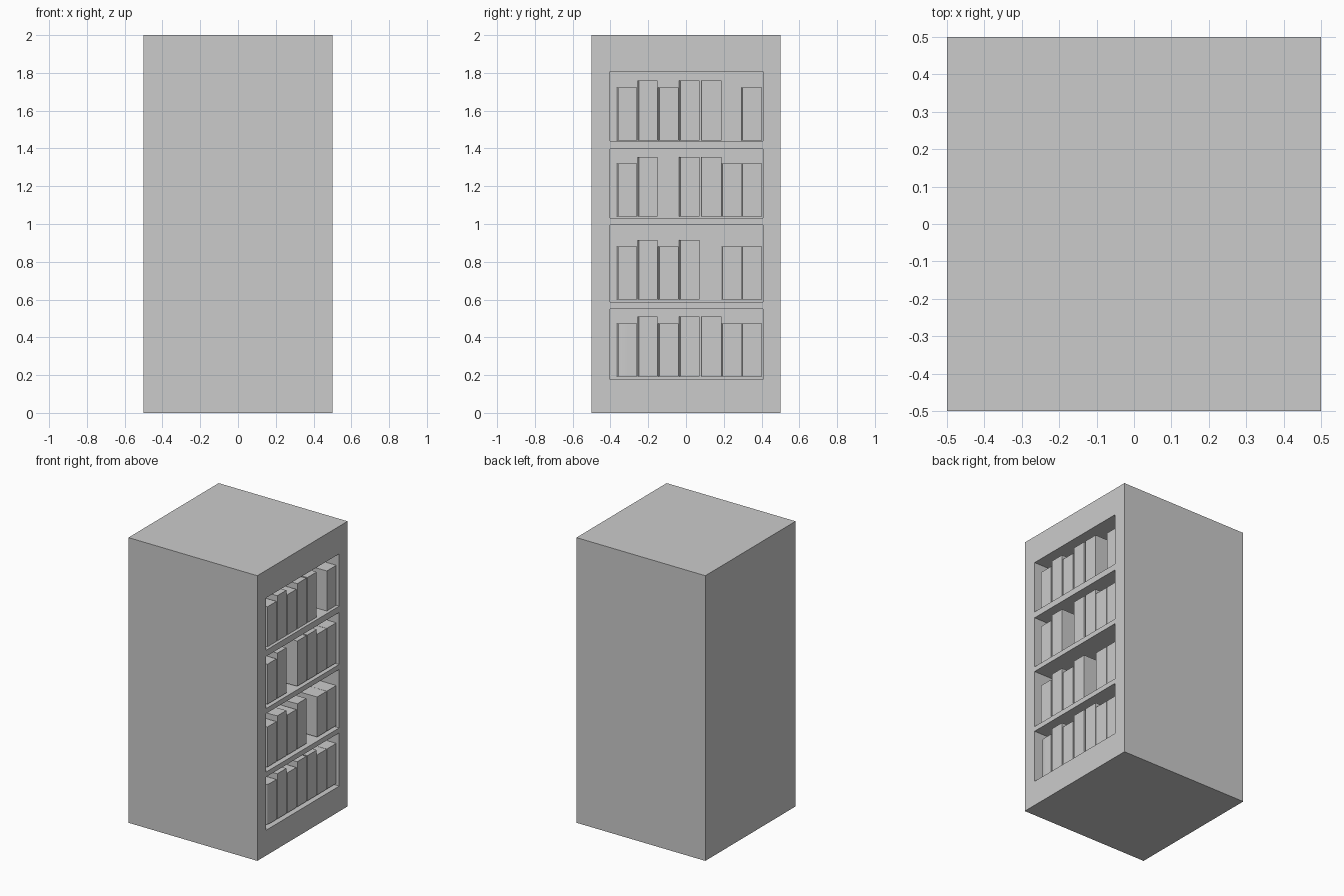
import bpy, math

if "Cube" in bpy.data.objects:
    bpy.data.objects.remove(bpy.data.objects["Cube"])

# Alcoves on the right face: floor height, ceiling height, book base, empty slot
ROWS = [(0.178, 0.551, 0.193, None), (0.586, 0.996, 0.599, 4),
        (1.031, 1.396, 1.039, 2), (1.440, 1.807, 1.442, 5)]
STARTS = [-0.368, -0.258, -0.147, -0.036, 0.079, 0.188, 0.295]
TALL = {1, 3, 4}
FRONT, BACK = 0.48, 0.275
ALCOVE_BACK = 0.26


def prism(name, plan, z0, z1):
    """Extrude a counter-clockwise plan outline between two heights."""
    n = len(plan)
    verts = [(x, y, z) for z in (z0, z1) for x, y in plan]
    faces = [list(range(n))[::-1], list(range(n, 2 * n))]
    faces += [[i, (i + 1) % n, n + (i + 1) % n, n + i] for i in range(n)]
    mesh = bpy.data.meshes.new(name)
    mesh.from_pydata(verts, [], faces)
    obj = bpy.data.objects.new(name, mesh)
    bpy.context.collection.objects.link(obj)
    return obj


def rect(x0, x1, y0, y1):
    return [(x0, y0), (x1, y0), (x1, y1), (x0, y1)]


# Solid case with four alcoves cut into its right face
case = prism("bookcase", rect(-0.5, 0.5, -0.5, 0.5), 0, 2)
for r, (z0, z1, base, gap) in enumerate(ROWS):
    cutter = prism(f"alcove_cutter_{r + 1}", rect(ALCOVE_BACK, 0.6, -0.402, 0.407), z0, z1)
    cutter.hide_render = True
    cutter.hide_set(True)
    cut = case.modifiers.new(f"alcove_{r + 1}", "BOOLEAN")
    cut.operation = "DIFFERENCE"
    cut.solver = "EXACT"
    cut.object = cutter

# Books, slightly tapered on one side, with one slot left empty on most shelves
for r, (z0, z1, base, gap) in enumerate(ROWS):
    for i, y in enumerate(STARTS):
        if i == gap:
            continue
        y1 = y + 0.108
        y_front = y + (0.008 if i < 4 else 0.004)
        plan = [(BACK, y), (FRONT, y_front), (FRONT, y1), (BACK, y1)]
        if r == 0 and i == 0:
            # The first book on the bottom shelf has a rounded spine corner
            arc = [(FRONT - 0.012 * (1 - math.sin(a)), y_front + 0.045 * (1 - math.cos(a)))
                   for a in (k * math.pi / 12 for k in range(7))]
            plan = [(BACK, y)] + arc + [(FRONT, y1), (BACK, y1)]
        prism(f"book_{r + 1}_{i + 1}", plan, base, base + (0.317 if i in TALL else 0.281))
